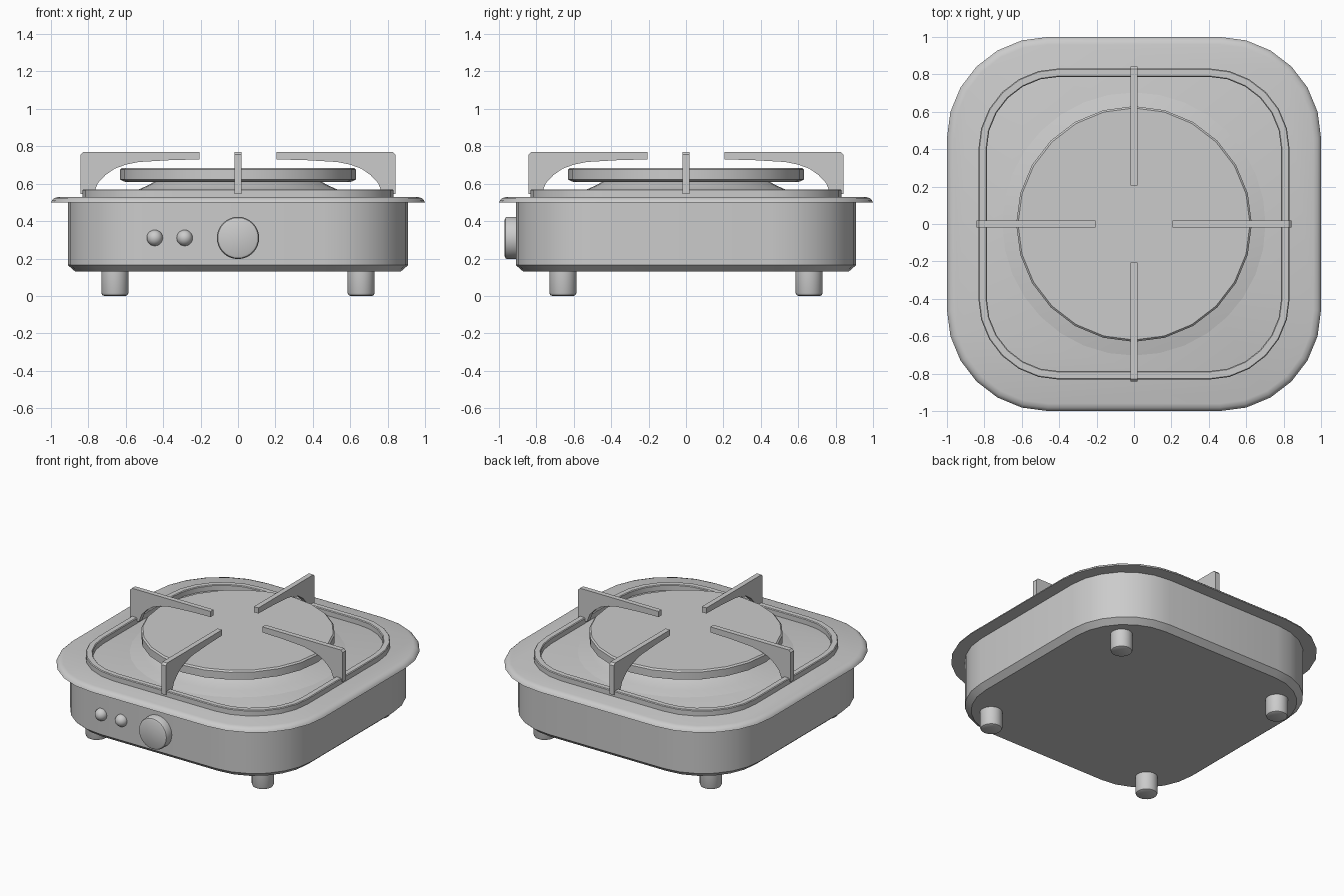
import bpy, bmesh, math
from mathutils import Matrix, Vector

if "Cube" in bpy.data.objects:
    bpy.data.objects.remove(bpy.data.objects["Cube"])


def finish(bm, name, angle=30):
    bmesh.ops.recalc_face_normals(bm, faces=bm.faces)
    me = bpy.data.meshes.new(name)
    bm.to_mesh(me)
    bm.free()
    ob = bpy.data.objects.new(name, me)
    bpy.context.collection.objects.link(ob)
    bpy.ops.object.select_all(action='DESELECT')
    ob.select_set(True)
    bpy.context.view_layer.objects.active = ob
    bpy.ops.object.shade_smooth_by_angle(angle=math.radians(angle))
    return ob


def loft(name, loops, closed=False, matrix=None, angle=30):
    """Skin equal-length point loops; cap the ends or join last to first."""
    bm = bmesh.new()
    rings = [[bm.verts.new(p) for p in loop] for loop in loops]
    n = len(rings[0])
    pairs = list(zip(rings, rings[1:]))
    if closed:
        pairs.append((rings[-1], rings[0]))
    else:
        bm.faces.new(rings[0])
        bm.faces.new(rings[-1])
    for a, b in pairs:
        for i in range(n):
            j = (i + 1) % n
            bm.faces.new((a[i], a[j], b[j], b[i]))
    if matrix:
        bm.transform(matrix)
    return finish(bm, name, angle)


def rounded_square(half, radius, z, seg=6):
    c = half - radius
    pts = []
    for q, (sx, sy) in enumerate(((1, 1), (-1, 1), (-1, -1), (1, -1))):
        for k in range(seg + 1):
            a = math.pi / 2 * (q + k / seg)
            pts.append((sx * c + radius * math.cos(a),
                        sy * c + radius * math.sin(a), z))
    return pts


def circle(r, z, n):
    return [(r * math.cos(2 * math.pi * i / n),
             r * math.sin(2 * math.pi * i / n), z) for i in range(n)]


# Housing with chamfered bottom
loft("housing", [rounded_square(h, r, z) for h, r, z in
     ((0.87, 0.41, 0.13), (0.91, 0.45, 0.165), (0.91, 0.45, 0.51))])

# Overhanging top plate with a rolled edge
loft("top_plate", [rounded_square(1 - d, 0.54 - d, z) for d, z in
     ((0, 0.5), (0.006, 0.512), (0.018, 0.523), (0.04, 0.53))], angle=40)

# Raised rim around the burner well
loft("raised_rim", [rounded_square(h, h - 0.4, z) for h, z in
     ((0.832, 0.525), (0.832, 0.565), (0.827, 0.57),
      (0.792, 0.57), (0.787, 0.565), (0.787, 0.525))], closed=True)

# Flared burner base and flat cap
loft("burner_base", [circle(r, z, 32) for r, z in
     ((0.72, 0.525), (0.70, 0.531), (0.62, 0.542), (0.54, 0.565),
      (0.48, 0.592), (0.43, 0.62))], angle=40)
loft("burner_cap", [circle(r, z, 24) for r, z in
     ((0.60, 0.608), (0.63, 0.622), (0.63, 0.675), (0.62, 0.685))])

# Four pan supports: side profile given thickness, rotated around the burner
profile = [(0.205, 0.77), (0.205, 0.73), (0.36, 0.726), (0.53, 0.716),
           (0.60, 0.702), (0.66, 0.68), (0.71, 0.645), (0.75, 0.602),
           (0.772, 0.545), (0.842, 0.545), (0.842, 0.755), (0.828, 0.77)]
for i in range(4):
    loft(f"pan_support_{i + 1}",
         [[(r, y, z) for r, z in profile] for y in (-0.018, 0.018)],
         matrix=Matrix.Rotation(i * math.pi / 2, 4, 'Z'))

# Feet
for sx in (-1, 1):
    for sy in (-1, 1):
        side = ("front" if sy < 0 else "back") + ("_left" if sx < 0 else "_right")
        loft(f"{side}_foot", [circle(r, z, 24) for r, z in
             ((0.058, 0), (0.068, 0.005), (0.073, 0.017), (0.073, 0.14))],
             matrix=Matrix.Translation((sx * 0.658, sy * 0.658, 0)), angle=40)


def on_front(x):
    return Matrix.Translation((x, -0.91, 0.31)) @ Matrix.Rotation(math.pi / 2, 4, 'X')


# Control knob on the front
loft("control_knob", [circle(r, z, 32) for r, z in
     ((0.113, -0.01), (0.113, 0.045), (0.108, 0.055), (0.098, 0.06))],
     matrix=on_front(0))

# Two small domed buttons
for i, x in enumerate((-0.445, -0.285)):
    bm = bmesh.new()
    bmesh.ops.create_uvsphere(bm, u_segments=20, v_segments=12, radius=0.043)
    bm.transform(on_front(x))
    finish(bm, f"button_{i + 1}", 60)
